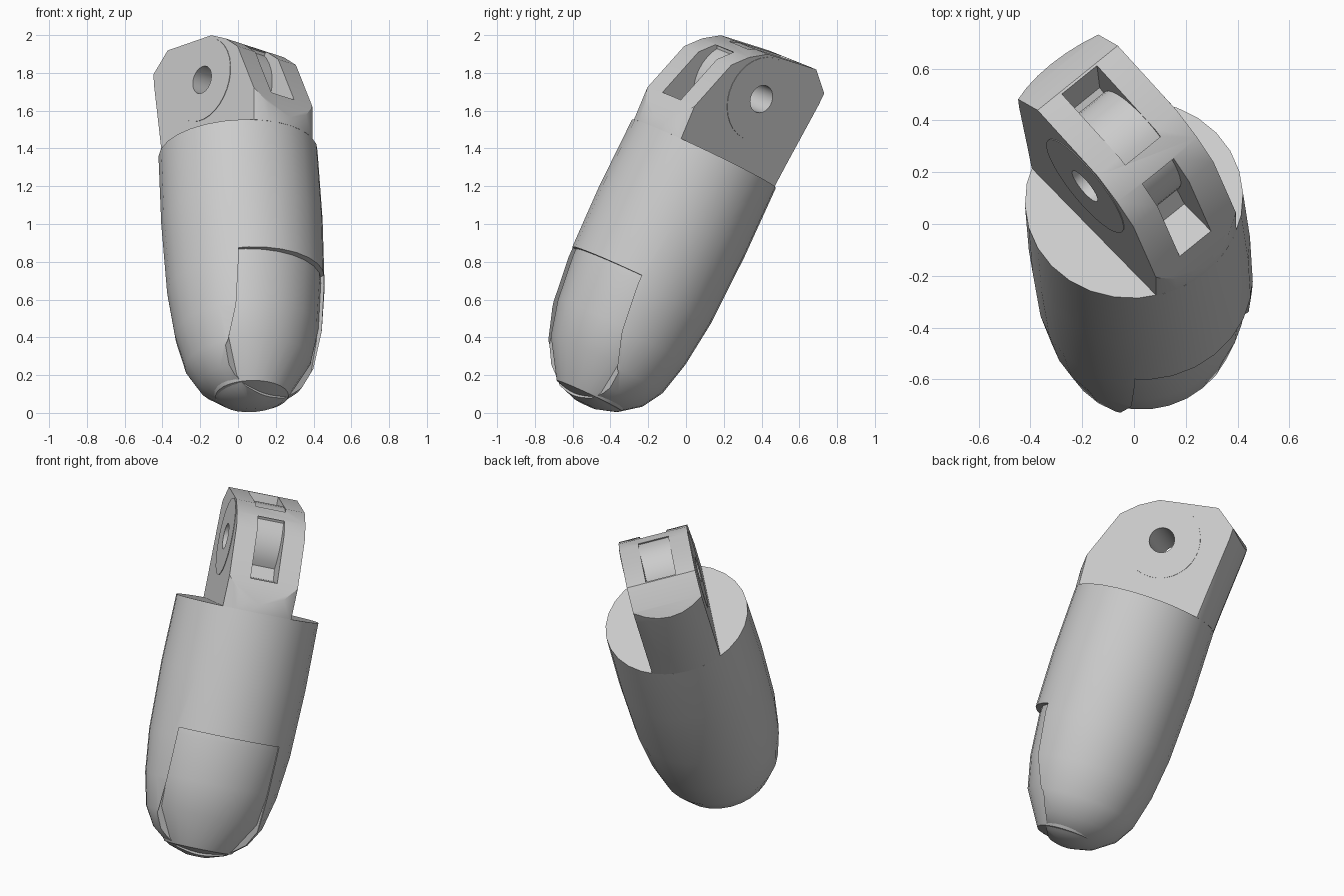
import bpy, bmesh, math
from mathutils import Matrix, Vector

cube = bpy.data.objects.get("Cube")
if cube:
    bpy.data.objects.remove(cube, do_unlink=True)

grey = bpy.data.materials.new("plain grey")
grey.use_nodes = True
grey.diffuse_color = (0.6, 0.6, 0.6, 1)
grey.node_tree.nodes["Principled BSDF"].inputs["Base Color"].default_value = (0.6, 0.6, 0.6, 1)

# Leaning frame: local x = pin axis, local z = finger axis, origin on the shoulder
up = Vector((-0.052, 0.427, 0.902)).normalized()
pin = Vector((0.754, 0.608, -0.245))
pin = (pin - up * pin.dot(up)).normalized()
back = up.cross(pin)
FRAME = Matrix((pin, back, up)).transposed().to_4x4()
FRAME.translation = (0.0, 0.095, 1.372)

PIN_Y, PIN_Z, HALF = 0.02, 0.385, 0.205


def make(name, bm):
    bmesh.ops.recalc_face_normals(bm, faces=bm.faces)
    mesh = bpy.data.meshes.new(name)
    bm.to_mesh(mesh)
    bm.free()
    mesh.materials.append(grey)
    obj = bpy.data.objects.new(name, mesh)
    bpy.context.collection.objects.link(obj)
    return obj


def lathe(name, profile, steps=28, squash=1.0):
    """Solid of revolution from (radius, height) pairs."""
    bm = bmesh.new()
    rings = []
    for r, z in profile:
        rings.append([bm.verts.new((r * math.cos(a), squash * r * math.sin(a), z))
                      for a in (math.tau * i / steps for i in range(steps))])
    for low, high in zip(rings, rings[1:]):
        for i in range(steps):
            j = (i + 1) % steps
            bm.faces.new((low[i], low[j], high[j], high[i]))
    bm.faces.new(rings[0])
    bm.faces.new(rings[-1])
    return make(name, bm)


def prism(name, outline, half):
    """Outline in (y, z), extruded along the pin axis."""
    bm = bmesh.new()
    face = bm.faces.new([bm.verts.new((-half, y, z)) for y, z in outline])
    out = bmesh.ops.extrude_face_region(bm, geom=[face])
    verts = [g for g in out["geom"] if isinstance(g, bmesh.types.BMVert)]
    bmesh.ops.translate(bm, verts=verts, vec=(2 * half, 0, 0))
    return make(name, bm)


def disc(name, radius, half, steps=32):
    ring = [(PIN_Y + radius * math.cos(math.tau * i / steps),
             PIN_Z + radius * math.sin(math.tau * i / steps)) for i in range(steps)]
    return prism(name, ring, half)


def combine(obj, tool, operation):
    mod = obj.modifiers.new(operation, 'BOOLEAN')
    mod.operation, mod.object, mod.solver = operation, tool, 'EXACT'
    bpy.context.view_layer.objects.active = obj
    bpy.ops.object.modifier_apply(modifier=mod.name)
    bpy.data.objects.remove(tool, do_unlink=True)


# Rounded finger body with a pocket on its front
body = lathe("finger_body", [(0.06, -1.47), (0.17, -1.435), (0.28, -1.35), (0.345, -1.24),
                             (0.39, -1.05), (0.418, -0.8), (0.428, -0.4), (0.422, 0)])
pocket = prism("pocket_cutter", [(-0.6, -0.745), (-0.26, -0.745), (-0.2, -1.1),
                                 (-0.1, -1.39), (-0.1, -1.6), (-0.6, -1.6)], 0.3)
combine(body, pocket, 'DIFFERENCE')

# Fingertip pad sunk into the pocket
pad = lathe("fingertip_pad", [(0.05, -1.46), (0.2, -1.42), (0.335, -1.22),
                              (0.385, -1.03), (0.415, -0.78), (0.415, -0.74)], squash=0.925)

# Hinge lug: the round body carried up, sliced flat on both sides
lug = prism("hinge_lug", [(0.5, 0), (0.5, 0.46), (0.4, 0.57), (0.28, 0.66), (-0.07, 0.612),
                          (-0.18, 0.55), (-0.27, 0.47), (-0.385, 0.17), (-0.44, 0)], HALF)
combine(lug, lathe("lug_round", [(0.422, 0), (0.43, 0.15), (0.452, 0.5), (0.452, 0.8)], 40),
        'INTERSECT')

# Cable slots at the top and front, with a drum left around the pin
top_slot = prism("top_slot", [(-0.1, 0.8), (-0.1, 0.5), (0.2, 0.42), (0.27, 0.46), (0.27, 0.8)], 0.09)
front_slot = prism("front_slot", [(-0.6, 0.19), (-0.22, 0.19), (-0.1, 0.4),
                                  (-0.17, 0.545), (-0.6, 0.545)], 0.08)
for slot in (top_slot, front_slot):
    combine(slot, disc("drum", 0.235, 0.3), 'DIFFERENCE')
    combine(lug, slot, 'DIFFERENCE')

# Thin bearing rings on both lug faces, and the pin hole
rings = []
for side, name in ((-1, "right_bearing_ring"), (1, "left_bearing_ring")):
    ring = disc(name, 0.228, 0.003)
    ring.data.transform(Matrix.Translation((side * HALF, 0, 0)))
    rings.append(ring)
for obj in [lug] + rings:
    combine(obj, disc("pin_hole", 0.075, 0.5), 'DIFFERENCE')

# Stand every part in the leaning frame and smooth the round surfaces
for obj in [body, pad, lug] + rings:
    obj.data.transform(FRAME)
    bpy.ops.object.select_all(action='DESELECT')
    obj.select_set(True)
    bpy.context.view_layer.objects.active = obj
    bpy.ops.object.shade_smooth_by_angle(angle=math.radians(28))
